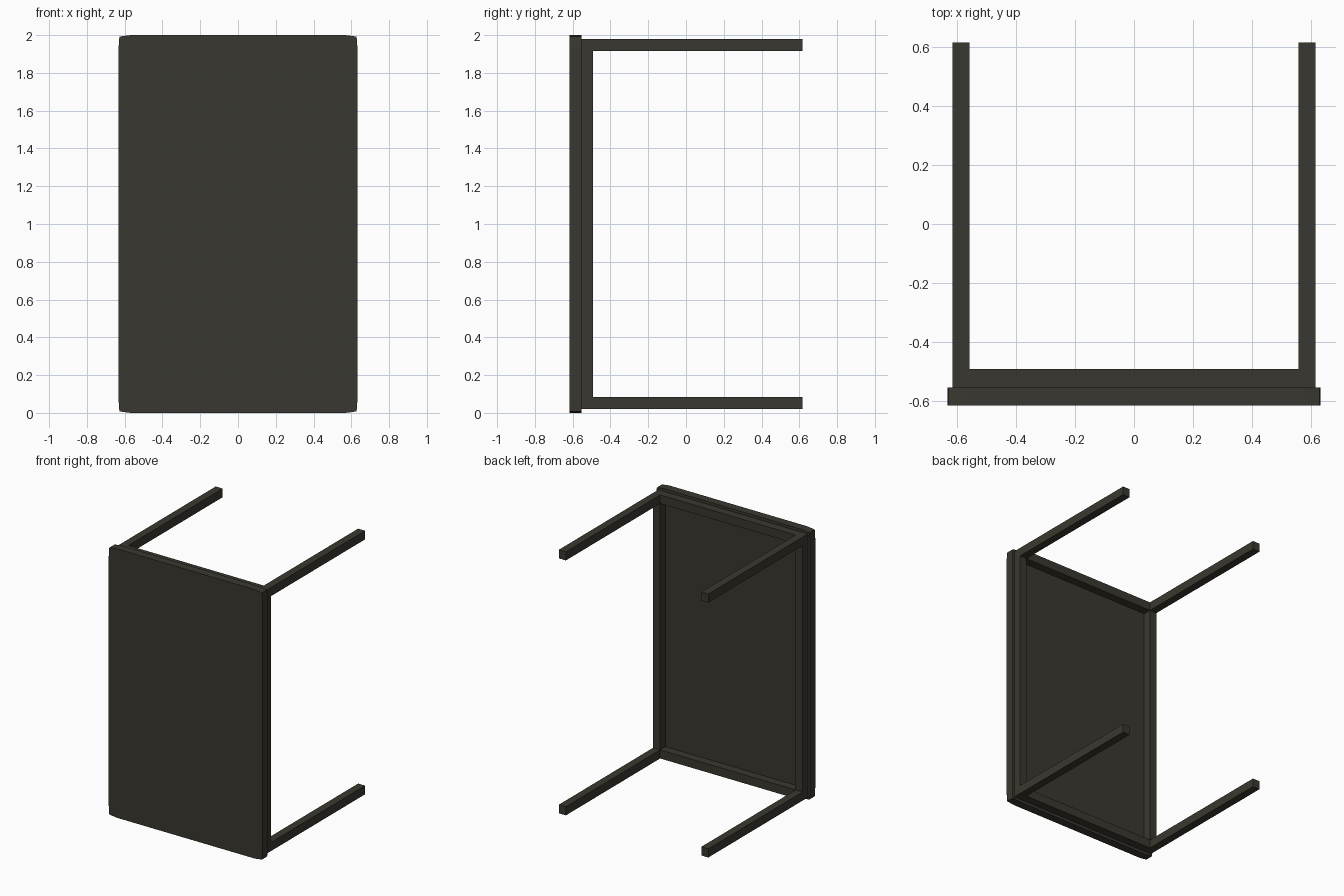
import bpy, bmesh

if "Cube" in bpy.data.objects:
    bpy.data.objects.remove(bpy.data.objects["Cube"])

# One dark olive-black colour for the whole table
mat = bpy.data.materials.new("dark_olive_wood")
mat.diffuse_color = (0.042, 0.039, 0.029, 1.0)
mat.use_nodes = True
mat.node_tree.nodes["Principled BSDF"].inputs["Base Color"].default_value = mat.diffuse_color


def finish(name, bm):
    bmesh.ops.recalc_face_normals(bm, faces=bm.faces)
    me = bpy.data.meshes.new(name)
    bm.to_mesh(me)
    bm.free()
    me.materials.append(mat)
    ob = bpy.data.objects.new(name, me)
    bpy.context.collection.objects.link(ob)
    return ob


def box(name, lo, hi):
    bm = bmesh.new()
    bmesh.ops.create_cube(bm, size=1)
    for v in bm.verts:
        for i in range(3):
            v.co[i] = lo[i] + (v.co[i] + 0.5) * (hi[i] - lo[i])
    return finish(name, bm)


FRONT, BACK, RAIL, END = -0.616, -0.554, -0.492, 0.616   # y positions
XO, XI = 0.615, 0.557                                    # frame in x
ZO, ZI = 0.98, 0.916                                     # frame in z from centre

# Table top standing on its edge, with slightly eased corners
corner = [(0.633, 0.92), (0.628, 0.992), (0.57, 1.0)]
outline = []
for sx, sz in ((1, 1), (-1, 1), (-1, -1), (1, -1)):
    pts = [(sx * x, 1 + sz * z) for x, z in corner]
    outline += pts if sx * sz > 0 else pts[::-1]
bm = bmesh.new()
face = bm.faces.new([bm.verts.new((x, FRONT, z)) for x, z in outline])
ext = bmesh.ops.extrude_face_region(bm, geom=[face])
for v in ext["geom"]:
    if isinstance(v, bmesh.types.BMVert):
        v.co.y = BACK
finish("table_top", bm)

# Four legs pointing backwards
for sx, side in ((-1, "left"), (1, "right")):
    xs = sorted((sx * XI, sx * XO))
    for sz, level in ((-1, "lower"), (1, "upper")):
        zs = sorted((1 + sz * ZI, 1 + sz * ZO))
        box(f"{level}_{side}_leg", (xs[0], BACK, zs[0]), (xs[1], END, zs[1]))
    # Long apron rail between the legs of this side
    box(f"{side}_rail", (xs[0], BACK, 1 - ZI), (xs[1], RAIL, 1 + ZI))

# Short apron rails
for sz, level in ((-1, "lower"), (1, "upper")):
    zs = sorted((1 + sz * ZI, 1 + sz * ZO))
    box(f"{level}_rail", (-XI, BACK, zs[0]), (XI, RAIL, zs[1]))
